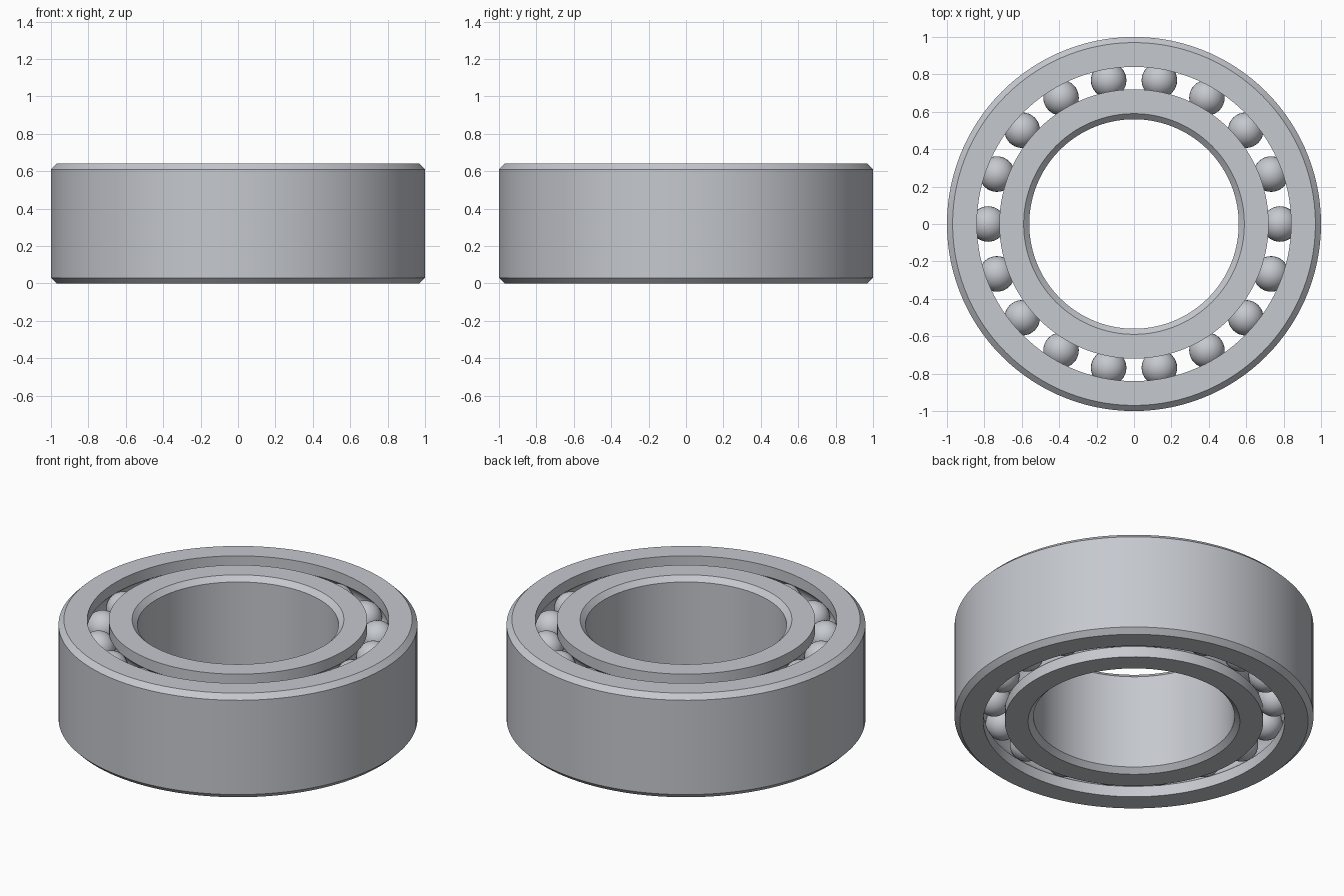
import bpy, bmesh, math
from mathutils import Vector

cube = bpy.data.objects.get("Cube")
if cube:
    bpy.data.objects.remove(cube)

HEIGHT = 0.64
CHAMFER = 0.03
BALL_R = 0.095
PITCH_R = 0.78
ROWS = (0.14, HEIGHT - 0.14)
BALLS = 18
SEGMENTS = 120

steel = bpy.data.materials.new("steel")
steel.use_nodes = True
STEEL = (0.56, 0.58, 0.62, 1)
steel.diffuse_color = STEEL
steel.node_tree.nodes["Principled BSDF"].inputs["Base Color"].default_value = STEEL


def finish(bm, name, angle):
    mesh = bpy.data.meshes.new(name)
    bm.to_mesh(mesh)
    bm.free()
    mesh.materials.append(steel)
    obj = bpy.data.objects.new(name, mesh)
    bpy.context.collection.objects.link(obj)
    bpy.ops.object.select_all(action='DESELECT')
    bpy.context.view_layer.objects.active = obj
    obj.select_set(True)
    bpy.ops.object.shade_smooth_by_angle(angle=math.radians(angle))
    return obj


def ring(name, plain_r, race_r):
    """Lathe a ring: chamfered plain side, race side with two ball grooves."""
    toward_race = 1 if race_r > plain_r else -1
    edge_r = plain_r + toward_race * CHAMFER
    profile = [(edge_r, 0), (race_r, 0)]
    # Ball grooves, each an arc cut into the race side
    depth = abs(race_r - PITCH_R)
    half = math.acos(depth / BALL_R)
    steps = 10
    for z in ROWS:
        for i in range(steps + 1):
            a = -half + 2 * half * i / steps
            profile.append((PITCH_R - toward_race * BALL_R * math.cos(a),
                            z + BALL_R * math.sin(a)))
    profile += [(race_r, HEIGHT), (edge_r, HEIGHT),
                (plain_r, HEIGHT - CHAMFER), (plain_r, CHAMFER)]

    bm = bmesh.new()
    verts = [bm.verts.new((r, 0, z)) for r, z in profile]
    edges = [bm.edges.new((v, verts[(i + 1) % len(verts)]))
             for i, v in enumerate(verts)]
    bmesh.ops.spin(bm, geom=verts + edges, cent=(0, 0, 0), axis=(0, 0, 1),
                   angle=math.tau, steps=SEGMENTS, use_merge=True)
    bmesh.ops.remove_doubles(bm, verts=bm.verts, dist=1e-5)
    bmesh.ops.recalc_face_normals(bm, faces=bm.faces)
    return finish(bm, name, 25)


# Races
ring("outer_ring", 1.0, 0.84)
ring("inner_ring", 0.56, 0.72)

# Two aligned rows of balls sharing one mesh
ball_mesh = None
for row, z in zip(("lower", "upper"), ROWS):
    for i in range(BALLS):
        name = f"{row}_ball_{i + 1}"
        if ball_mesh is None:
            bm = bmesh.new()
            bmesh.ops.create_uvsphere(bm, u_segments=32, v_segments=16, radius=BALL_R)
            ball = finish(bm, name, 60)
            ball_mesh = ball.data
        else:
            ball = bpy.data.objects.new(name, ball_mesh)
            bpy.context.collection.objects.link(ball)
        a = math.tau * i / BALLS
        ball.location = Vector((PITCH_R * math.cos(a), PITCH_R * math.sin(a), z))
